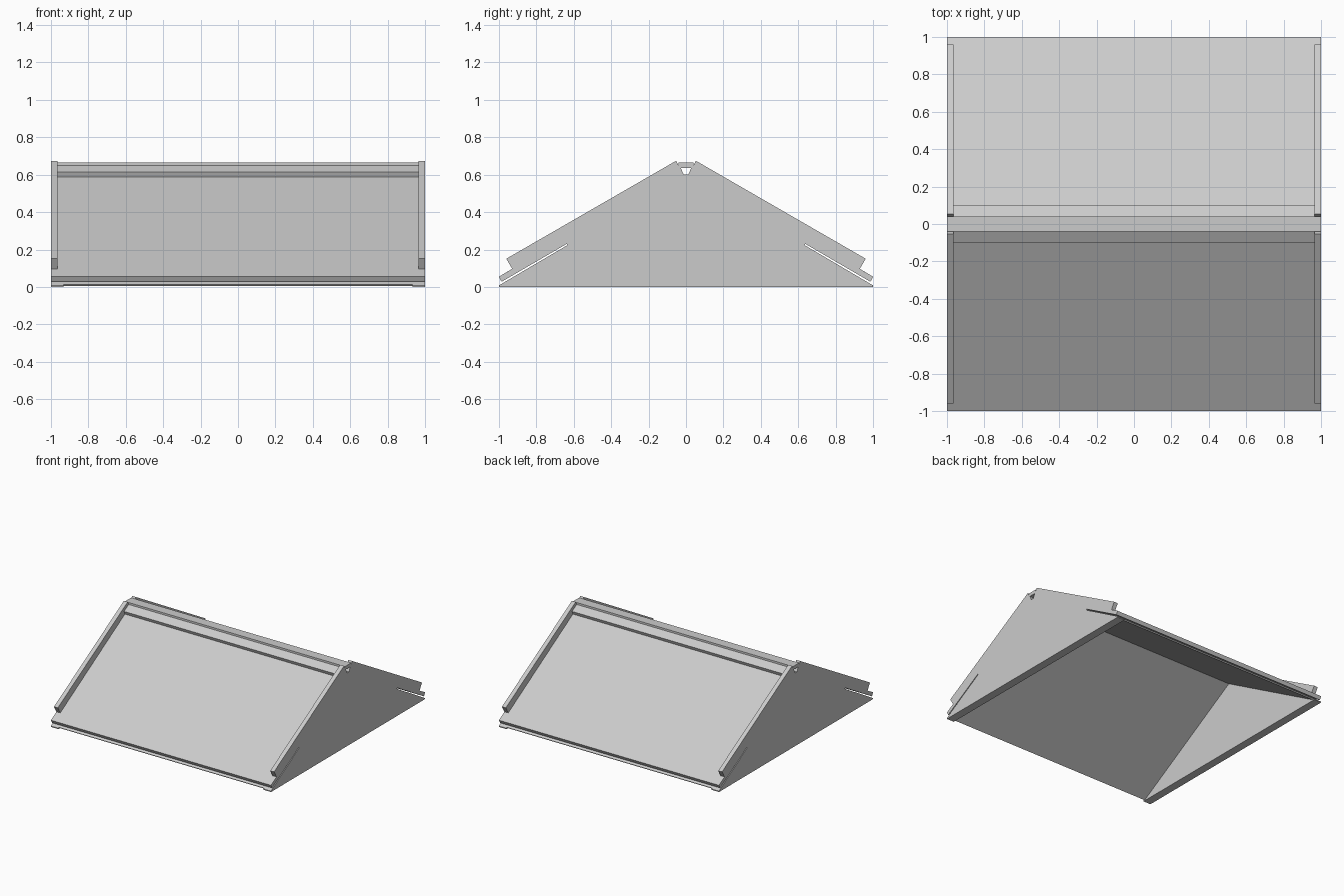
import bpy, bmesh

if "Cube" in bpy.data.objects:
    bpy.data.objects.remove(bpy.data.objects["Cube"])

grey = bpy.data.materials.new("plain grey")
grey.diffuse_color = (0.6, 0.6, 0.6, 1)
grey.use_nodes = True
grey.node_tree.nodes["Principled BSDF"].inputs["Base Color"].default_value = grey.diffuse_color


def extrude(name, profile, x0, x1):
    """Extrude a closed (y, z) profile along x."""
    bm = bmesh.new()
    base = bm.faces.new([bm.verts.new((x0, y, z)) for y, z in profile])
    ext = bmesh.ops.extrude_face_region(bm, geom=[base])
    moved = [v for v in ext["geom"] if isinstance(v, bmesh.types.BMVert)]
    bmesh.ops.translate(bm, verts=moved, vec=(x1 - x0, 0, 0))
    bmesh.ops.recalc_face_normals(bm, faces=bm.faces)
    mesh = bpy.data.meshes.new(name)
    bm.to_mesh(mesh)
    bm.free()
    mesh.materials.append(grey)
    obj = bpy.data.objects.new(name, mesh)
    bpy.context.collection.objects.link(obj)
    return obj


def symmetric(half):
    """Close a half profile (y > 0) with its mirror image."""
    return half + [(-y, z) for y, z in reversed(half) if y > 0]


# Gable skin: slotted eaves, raised rail along the slope, cable hole at the top
gable = symmetric([(0, 0), (1, 0), (1, .008), (.636, .222), (.636, .231),
                   (.985, .028), (1, .055), (.928, .097), (.96, .151),
                   (.053, .674), (.04, .65), (.04, .636), (.028, .636),
                   (.012, .6), (0, .6)])
# Inner gable layer, sits under the roof panels
lining = symmetric([(0, 0), (1, 0), (1, .008), (0, .593)])

for side, s in (("left", -1), ("right", 1)):
    extrude(side + "_gable", gable, s, s * .965)
    extrude(side + "_gable_lining", lining, s * .965, s * .932)

# Roof slope: upper panel and thin lower sheet parted by the eaves slot
slope = [(.028, .624), (1, .055), (.985, .028), (.636, .231), (.636, .222),
         (.993, .012), (.986, .004), (0, .58), (0, .6), (.012, .6)]
# Ridge flashing resting on the upper end of each slope
flashing = [(.03, .654), (.1, .614), (.088, .585), (.03, .62)]

for side, s in (("front", -1), ("back", 1)):
    extrude(side + "_roof_panel", [(s * y, z) for y, z in slope], -.965, .965)
    extrude(side + "_ridge_flashing", [(s * y, z) for y, z in flashing], -.965, .965)

# Flat ridge cap over the full length
extrude("ridge_cap", symmetric([(0, .636), (.04, .636), (.04, .664), (0, .664)]), -1, 1)
